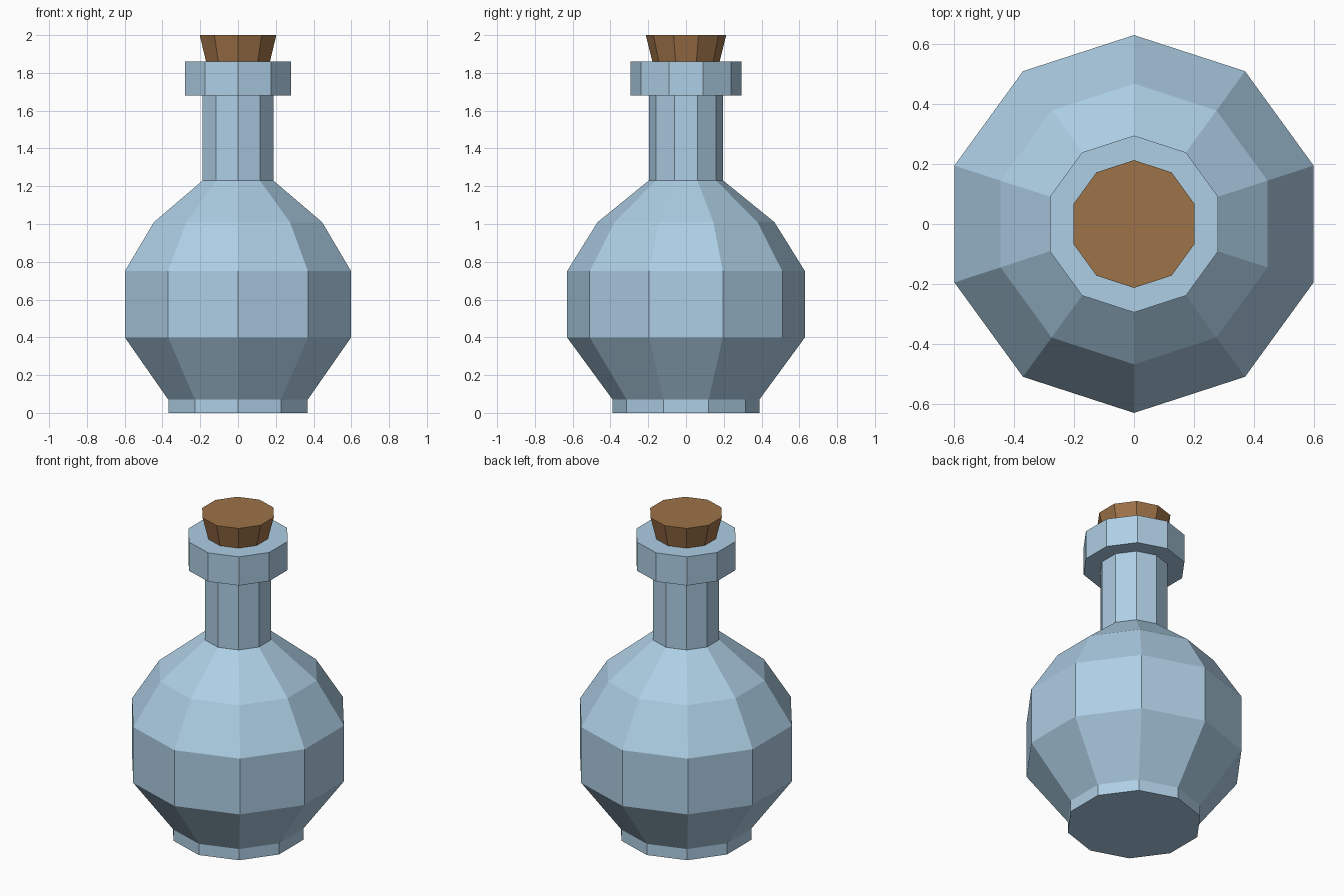
import bpy, bmesh
from math import cos, sin, pi

if "Cube" in bpy.data.objects:
    bpy.data.objects.remove(bpy.data.objects["Cube"])

SIDES = 10


def material(name, color):
    m = bpy.data.materials.new(name)
    m.diffuse_color = color
    m.use_nodes = True
    m.node_tree.nodes["Principled BSDF"].inputs["Base Color"].default_value = m.diffuse_color
    return m


def lathe(name, profile, mat):
    """Revolve (radius, z) points into a closed, flat-faced solid."""
    bm = bmesh.new()
    rings = []
    for r, z in profile:
        angles = [pi / 2 + 2 * pi * i / SIDES for i in range(SIDES)]
        rings.append([bm.verts.new((r * cos(a), r * sin(a), z)) for a in angles])
    for low, high in zip(rings, rings[1:]):
        for i in range(SIDES):
            j = (i + 1) % SIDES
            bm.faces.new((low[i], low[j], high[j], high[i]))
    bm.faces.new(rings[0][::-1])
    bm.faces.new(rings[-1])
    mesh = bpy.data.meshes.new(name)
    bm.to_mesh(mesh)
    bm.free()
    mesh.materials.append(mat)
    obj = bpy.data.objects.new(name, mesh)
    bpy.context.collection.objects.link(obj)
    return obj


glass = material("glass", (0.42, 0.62, 0.78, 1))
cork = material("cork", (0.34, 0.17, 0.065, 1))

# Bottle: foot, round belly, neck and thick lip
lathe("bottle", [(0.388, 0), (0.388, 0.07), (0.63, 0.40), (0.63, 0.75),
                 (0.468, 1.01), (0.197, 1.23), (0.197, 1.68),
                 (0.295, 1.68), (0.295, 1.86)], glass)

# Tapered stopper standing in the lip
lathe("stopper", [(0.178, 1.86), (0.213, 2.0)], cork)
